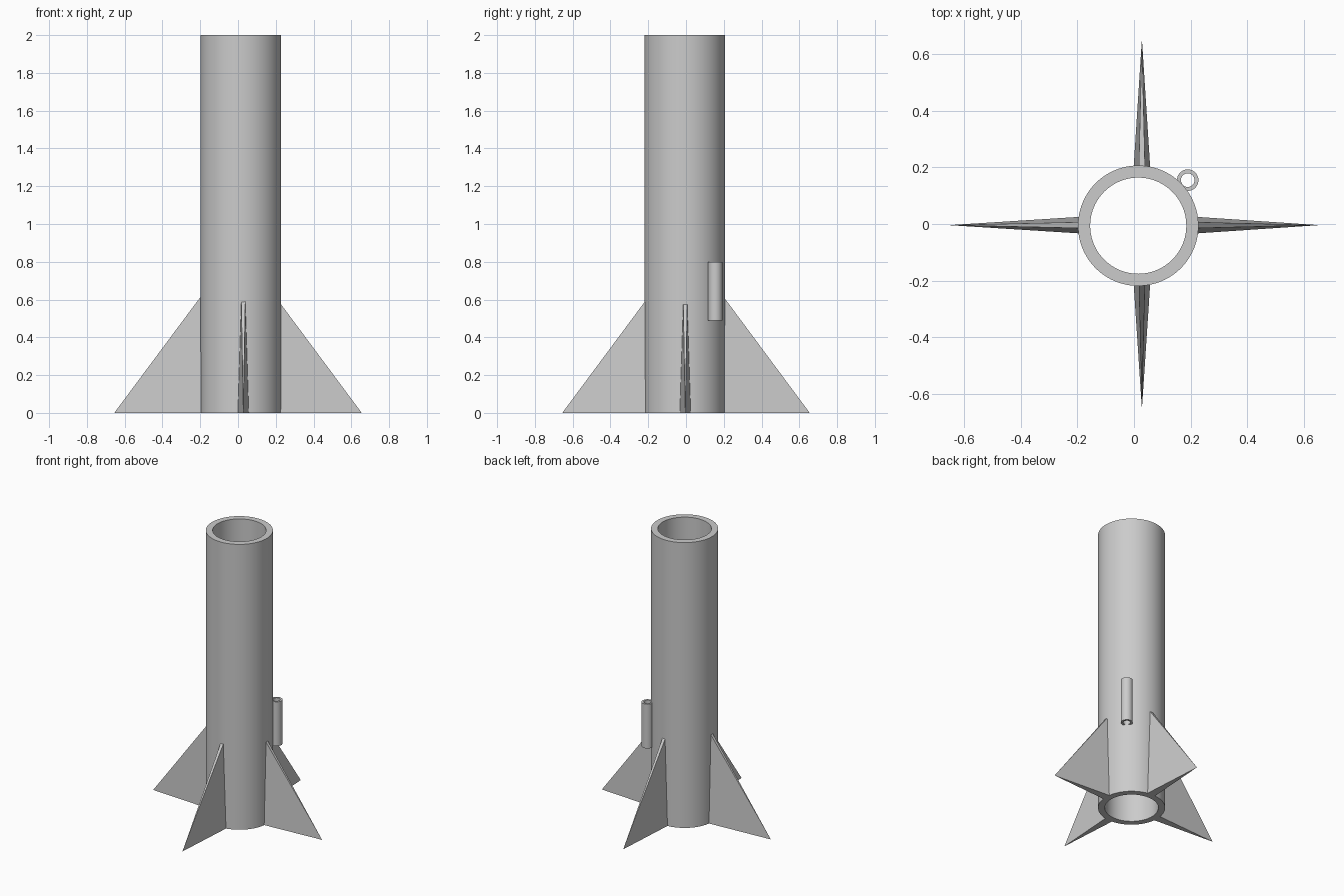
import bpy, bmesh, math
from mathutils import Vector

cube = bpy.data.objects.get("Cube")
if cube:
    bpy.data.objects.remove(cube, do_unlink=True)

grey = bpy.data.materials.new("light_grey")
grey.use_nodes = True
colour = (0.6, 0.6, 0.6, 1)
grey.diffuse_color = colour
grey.node_tree.nodes["Principled BSDF"].inputs["Base Color"].default_value = colour


def finish(name, bm, smooth=False):
    bmesh.ops.recalc_face_normals(bm, faces=bm.faces)
    mesh = bpy.data.meshes.new(name)
    bm.to_mesh(mesh)
    bm.free()
    mesh.materials.append(grey)
    obj = bpy.data.objects.new(name, mesh)
    bpy.context.collection.objects.link(obj)
    if smooth:
        bpy.ops.object.select_all(action='DESELECT')
        obj.select_set(True)
        bpy.context.view_layer.objects.active = obj
        bpy.ops.object.shade_smooth_by_angle(angle=math.radians(30))
    return obj


def tube(name, outer, inner, z0, z1, centre, sides):
    """Open pipe: a rectangular wall section spun around the z axis."""
    bm = bmesh.new()
    section = [(inner, z0), (outer, z0), (outer, z1), (inner, z1)]
    rings = []
    for i in range(sides):
        a = 2 * math.pi * i / sides
        rings.append([bm.verts.new((centre[0] + r * math.cos(a),
                                    centre[1] + r * math.sin(a), z))
                      for r, z in section])
    for i in range(sides):
        a, b = rings[i], rings[(i + 1) % sides]
        for j in range(4):
            k = (j + 1) % 4
            bm.faces.new((a[j], a[k], b[k], b[j]))
    return finish(name, bm, smooth=True)


def fin(name, direction, root, tip):
    """Wedge fin, wide at the root's foot, pinched at its top, pointed at the tip."""
    out = Vector(direction)
    side = Vector((-out.y, out.x, 0))
    height = 1.345 * (tip.length - abs(root.dot(out)))
    bm = bmesh.new()
    foot = [bm.verts.new(root + side * s * 0.03) for s in (-1, 1)]
    top = [bm.verts.new(root + side * s * 0.011 + Vector((0, 0, height)))
           for s in (-1, 1)]
    point = bm.verts.new(tip)
    bm.faces.new((foot[0], foot[1], top[1], top[0]))
    bm.faces.new((foot[0], foot[1], point))
    bm.faces.new((top[0], top[1], point))
    for i in (0, 1):
        bm.faces.new((foot[i], top[i], point))
    return finish(name, bm)


# Body tube and the small guide tube on its back left side
body_centre = Vector((0.015, -0.006, 0))
tube("body_tube", 0.213, 0.17, 0, 2, body_centre, 96)
tube("launch_guide", 0.038, 0.024, 0.49, 0.8, (0.19, 0.155), 48)

# Four fins, rooted just inside the tube wall
for name, d, offset in (("left_fin", (1, 0, 0), (0, -0.004, 0)),
                        ("right_fin", (-1, 0, 0), (0, -0.004, 0)),
                        ("back_fin", (0, 1, 0), (0.028, 0, 0)),
                        ("front_fin", (0, -1, 0), (0.028, 0, 0))):
    axis, shift = Vector(d), Vector(offset)
    root = shift + axis * (0.195 + body_centre.dot(axis))
    fin(name, d, root, shift + axis * 0.655)
